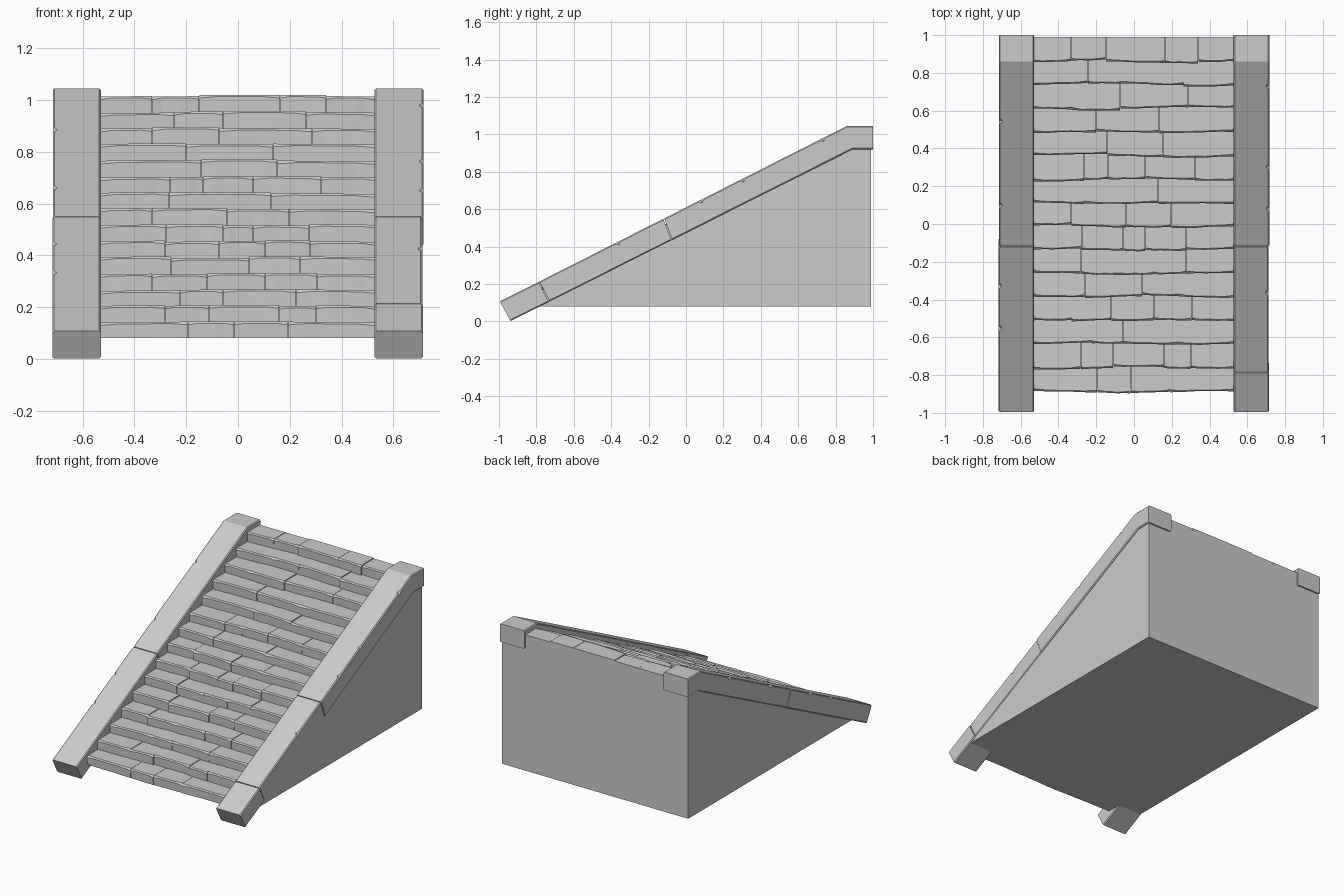
import bpy, bmesh, math, random

random.seed(7)
cube = bpy.data.objects.get("Cube")
if cube:
    bpy.data.objects.remove(cube, do_unlink=True)

stone = bpy.data.materials.new("grey_stone")
stone.use_nodes = True
GREY = (0.6, 0.6, 0.6, 1)
stone.diffuse_color = GREY
stone.node_tree.nodes["Principled BSDF"].inputs["Base Color"].default_value = GREY


def loft(bm, rings):
    """Skin a run of matching closed rings and cap both ends."""
    loops = [[bm.verts.new(p) for p in ring] for ring in rings]
    for a, b in zip(loops, loops[1:]):
        for i in range(len(a)):
            j = (i + 1) % len(a)
            bm.faces.new((a[i], a[j], b[j], b[i]))
    bm.faces.new(loops[0])
    bm.faces.new(loops[-1])


def finish(bm, name):
    bmesh.ops.recalc_face_normals(bm, faces=bm.faces)
    mesh = bpy.data.meshes.new(name)
    bm.to_mesh(mesh)
    bm.free()
    mesh.materials.append(stone)
    obj = bpy.data.objects.new(name, mesh)
    bpy.context.collection.objects.link(obj)
    return obj


def extrude_x(name, profile, x0, x1):
    bm = bmesh.new()
    loft(bm, [[(x, y, z) for y, z in profile] for x in (x0, x1)])
    return finish(bm, name)


# Overall layout
STEPS, RUN, RISE = 15, 0.1246, 0.0624
FRONT, FIRST_TOP, FLOOR, BACK = -0.885, 0.14, 0.08, 0.99
HALF = 0.53


def step_y(i):
    return FRONT + RUN * i


def step_z(i):
    return FIRST_TOP + RISE * i


# Solid wedge under the side rails
extrude_x("base_wedge", [(-0.785, FLOOR), (BACK, FLOOR), (BACK, 0.925), (0.885, 0.925)],
          -0.71, 0.707)

# Stepped core hidden behind the tread stones
core = [(BACK, FLOOR), (FRONT + 0.02, FLOOR)]
for i in range(STEPS):
    y = step_y(i) + 0.02
    z = step_z(i) - 0.012
    core += [(y, core[-1][1]), (y, z)] if i else [(y, z)]
core.append((BACK, core[-1][1]))
extrude_x("stair_core", core, -HALF, HALF)


# Tread stones: each step is a row of blocks with uneven front edges
def tread_row(i):
    bm = bmesh.new()
    count = random.choice((3, 4, 4, 5))
    width = 2 * HALF / count
    joints = [-HALF + width * k + random.uniform(-0.3, 0.3) * width for k in range(1, count)]
    joints = [-HALF] + joints + [HALF]
    y_back = BACK if i == STEPS - 1 else step_y(i + 1) + 0.04
    z_low = FLOOR if i == 0 else step_z(i - 1) - 0.02
    phase = random.uniform(0, 6)
    for x0, x1 in zip(joints, joints[1:]):
        push = random.uniform(-0.006, 0.006)
        lift = random.uniform(-0.003, 0.004)
        rings = []
        for k in range(6):
            x = x0 + 0.001 + (x1 - x0 - 0.002) * k / 5
            y = step_y(i) + push + 0.005 * math.sin(7 * x + phase) + random.uniform(-0.002, 0.002)
            z = step_z(i) + lift + 0.003 * math.cos(3 * x)
            c = 0.012 if k in (0, 5) else 0.007
            rings.append([(x, y + 0.003, z_low), (x, y, z - c), (x, y + c, z),
                          (x, y_back, z), (x, y_back, z_low)])
        loft(bm, rings)
    finish(bm, f"step_{i + 1}")


for i in range(STEPS):
    tread_row(i)

# Sloping side rails
TOP_A, TOP_B = (-0.995, 0.107), (0.86, 1.045)
LOW_A, LOW_B = (-0.938, 0.002), (0.89, 0.92)


def along(t):
    """Top and bottom points of the rail at fraction t of the slope."""
    return [tuple(a + (b - a) * t for a, b in zip(p, q))
            for p, q in ((TOP_A, TOP_B), (LOW_A, LOW_B))]


def rail_ring(top, low, x_in, x_out, nick=0.006):
    """Chamfered rectangle across the rail; nick chips its outer top corner."""
    side = 1 if x_out > x_in else -1
    c = 0.006
    dy, dz = (low[0] - top[0]) / 0.12, (low[1] - top[1]) / 0.12

    def at(x, depth):
        return (x, top[0] + dy * depth, top[1] + dz * depth)
    return [at(x_in + side * c, 0), at(x_out - side * nick, 0), at(x_out, nick),
            at(x_out, 0.12 - c), at(x_out - side * c, 0.12), at(x_in + side * c, 0.12),
            at(x_in, 0.12 - c), at(x_in, c)]


def rail(name, x_in, x_out, joints, nicks):
    bm = bmesh.new()
    stops = [0] + joints + [1]
    for a, b in zip(stops, stops[1:]):
        shift = random.uniform(-0.003, 0.003)
        marks = [(a + (0.0012 if a else 0), 0.009), (a + 0.006, 0.006)]
        for n in nicks:
            if a + 0.02 < n < b - 0.02:
                marks += [(n - 0.008, 0.006), (n, 0.018), (n + 0.008, 0.006)]
        if b < 1:
            marks += [(b - 0.006, 0.006), (b - 0.0012, 0.009)]
        else:
            marks.append((1, 0.006))
        rings = [rail_ring(*along(t), x_in, x_out + shift, chip) for t, chip in marks]
        if b == 1:      # level cap at the head of the stairs
            rings.append(rail_ring((1, 1.045), (1, 0.92), x_in, x_out + shift))
        loft(bm, rings)
    finish(bm, name)


rail("left_rail", 0.528, 0.714, [0.113, 0.472], [0.34, 0.58, 0.7, 0.93])
rail("right_rail", -0.53, -0.717, [0.472], [0.24, 0.36, 0.59, 0.83])
